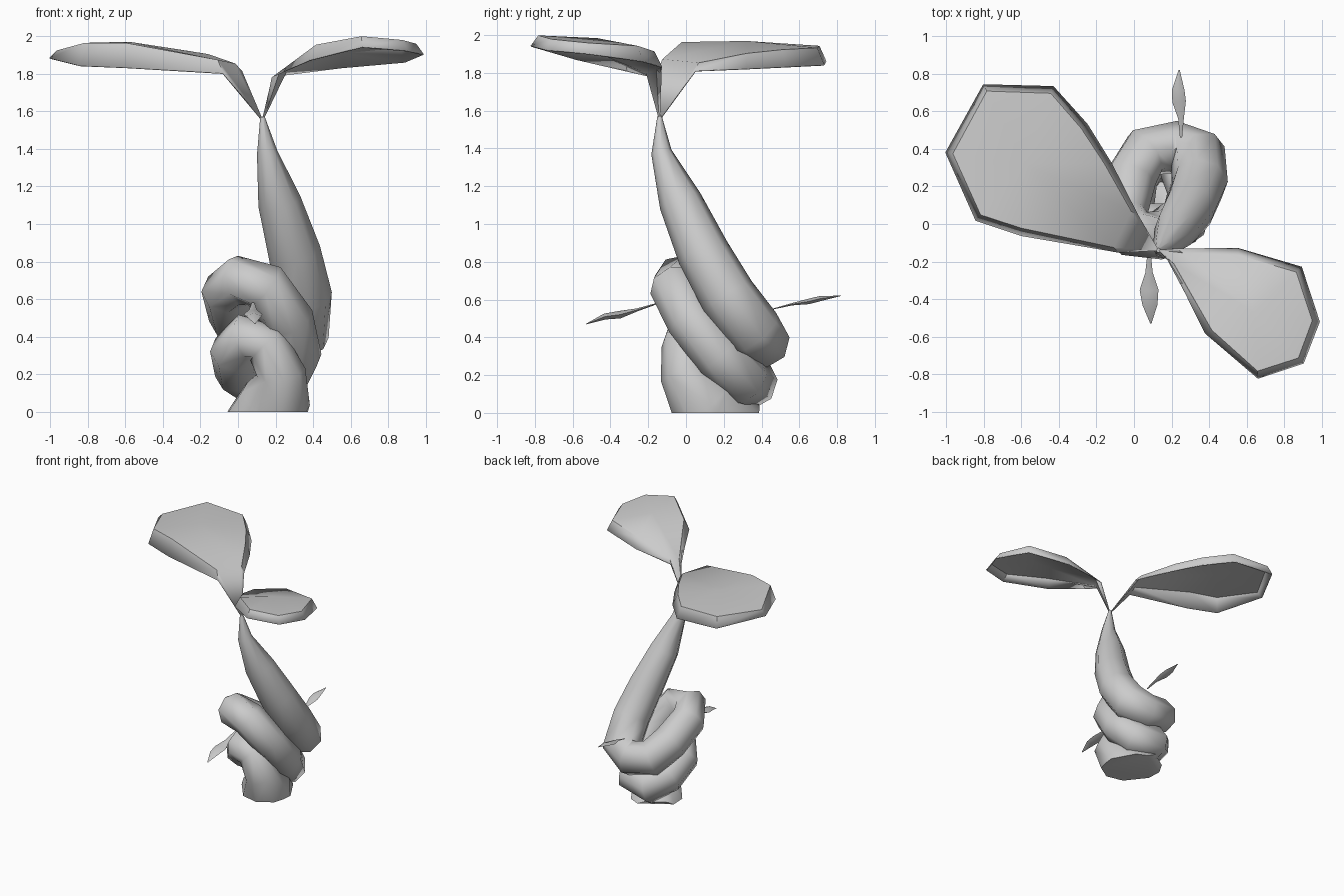
import bpy, bmesh, math
from mathutils import Vector

if "Cube" in bpy.data.objects:
    bpy.data.objects.remove(bpy.data.objects["Cube"])


def finish(name, bm, angle=60, thickness=0):
    bmesh.ops.recalc_face_normals(bm, faces=bm.faces)
    me = bpy.data.meshes.new(name)
    bm.to_mesh(me)
    bm.free()
    ob = bpy.data.objects.new(name, me)
    bpy.context.collection.objects.link(ob)
    if thickness:
        mod = ob.modifiers.new("thickness", 'SOLIDIFY')
        mod.thickness = thickness
        mod.offset = 0
    bpy.ops.object.select_all(action='DESELECT')
    ob.select_set(True)
    bpy.context.view_layer.objects.active = ob
    bpy.ops.object.shade_smooth_by_angle(angle=math.radians(angle))
    return ob


def sweep(bm, path, sides=8, flat=1.0):
    """Tube along (x, y, z, radius) points with a transported frame."""
    pts = [Vector(p[:3]) for p in path]
    side = Vector((1, 0, 0))
    rings = []
    for i, p in enumerate(pts):
        a, b = pts[max(i - 1, 0)], pts[min(i + 1, len(pts) - 1)]
        t = (b - a).normalized()
        side = (side - t * side.dot(t)).normalized()
        up = t.cross(side)
        r = path[i][3]
        rings.append([bm.verts.new(p + side * r * math.cos(k * math.tau / sides)
                                   + up * r * flat * math.sin(k * math.tau / sides))
                      for k in range(sides)])
    for a, b in zip(rings, rings[1:]):
        for k in range(sides):
            n = (k + 1) % sides
            bm.faces.new((a[k], a[n], b[n], b[k]))
    bm.faces.new(rings[0])
    bm.faces.new(rings[-1])


# coiled stem, from the tip down to the flared foot
stem = [(.13, -.14, 1.57, .012), (.155, -.13, 1.38, .055), (.22, -.03, 1.12, .115),
        (.30, .09, .85, .14), (.35, .22, .62, .15), (.34, .36, .43, .155),
        (.22, .41, .38, .14), (.06, .38, .41, .14), (-.02, .24, .51, .14),
        (-.06, .05, .64, .135), (.0, -.05, .70, .135), (.14, -.06, .67, .135),
        (.27, .03, .49, .135), (.31, .18, .30, .135), (.25, .31, .17, .14),
        (.10, .35, .16, .14), (.0, .24, .22, .13), (-.02, .08, .32, .13),
        (.04, .0, .40, .125), (.15, -.01, .36, .12), (.23, -.01, .21, .13),
        (.20, .09, .07, .19), (.12, .22, -.10, .22)]
bm = bmesh.new()
sweep(bm, stem)
cut = bmesh.ops.bisect_plane(bm, geom=bm.verts[:] + bm.edges[:] + bm.faces[:],
                             plane_co=(0, 0, 0), plane_no=(0, 0, 1), clear_inner=True)
bmesh.ops.holes_fill(bm, edges=[e for e in bm.edges if e.is_boundary])
finish("coiled_stem", bm)


# broad leaf: domed top, steep turned-down rim, narrow stalk end
def leaf(name, base, rim, centre):
    bm = bmesh.new()
    c = Vector(centre)
    root = bm.verts.new(base)
    outer, inner = [], []
    for x, y, z, top in rim:
        d = Vector((c.x - x, c.y - y, 0)).normalized() * .04
        outer.append(bm.verts.new((x, y, z)))
        inner.append(bm.verts.new((x + d.x, y + d.y, top)))
    mid = bm.verts.new(c)
    n = len(rim)
    for i in range(n - 1):
        bm.faces.new((outer[i], outer[i + 1], inner[i + 1], inner[i]))
        bm.faces.new((inner[i], inner[i + 1], mid))
    bm.faces.new((inner[-1], inner[0], mid))
    bm.faces.new((root, inner[0], inner[-1]))
    bm.faces.new((root, outer[0], inner[0]))
    bm.faces.new((root, inner[-1], outer[-1]))
    finish(name, bm, 50, .008)


leaf("large_leaf", (.13, -.14, 1.55),
     [(.02, .05, 1.81, 1.85), (-.12, .32, 1.82, 1.90), (-.25, .53, 1.83, 1.92),
      (-.43, .73, 1.84, 1.93), (-.80, .74, 1.86, 1.94), (-1.0, .38, 1.88, 1.92),
      (-.84, .02, 1.84, 1.96), (-.60, -.06, 1.83, 1.96), (-.08, -.15, 1.80, 1.87)],
     (-.58, .32, 1.965))
leaf("small_leaf", (.13, -.14, 1.55),
     [(.18, -.19, 1.78, 1.80), (.38, -.58, 1.87, 1.95), (.66, -.82, 1.94, 1.995),
      (.90, -.74, 1.92, 1.975), (.985, -.52, 1.90, 1.955), (.89, -.23, 1.86, 1.94),
      (.55, -.13, 1.83, 1.91), (.23, -.13, 1.79, 1.82)],
     (.64, -.47, 1.98))

# tiny sprouts on the front and back of the coil
for name, path in (
        ("front_sprout", [(.08, -.15, .58, .008), (.08, -.26, .545, .02), (.08, -.35, .52, .05),
                          (.085, -.43, .51, .04), (.09, -.53, .47, .003)]),
        ("back_sprout", [(.25, .46, .55, .006), (.25, .56, .575, .015), (.24, .65, .59, .036),
                         (.235, .71, .605, .034), (.24, .82, .62, .003)])):
    bm = bmesh.new()
    sweep(bm, path, 4, .4)
    finish(name, bm, 50)
